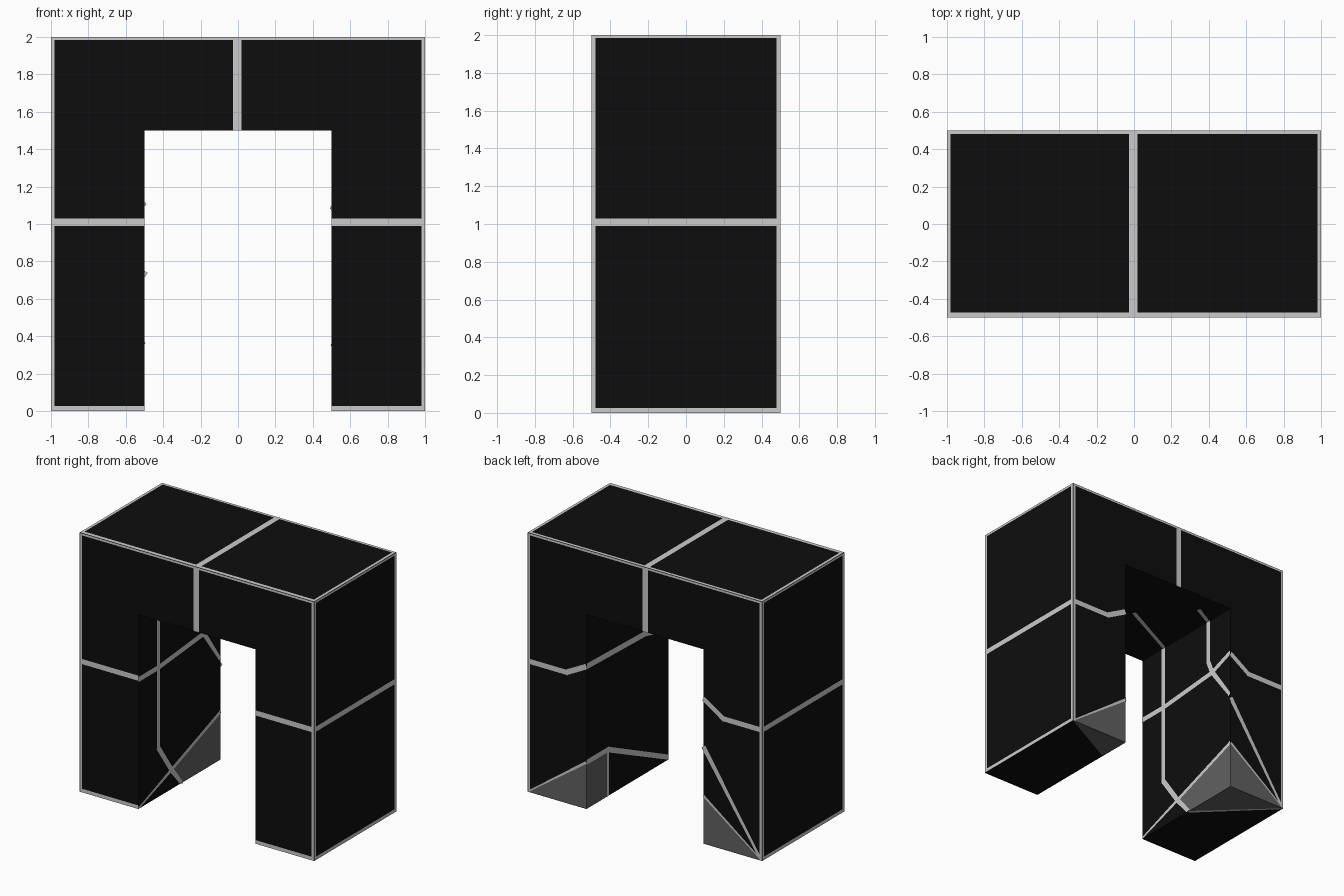
import bpy, bmesh
from mathutils import Vector

if "Cube" in bpy.data.objects:
    bpy.data.objects.remove(bpy.data.objects["Cube"])

def material(name, v):
    m = bpy.data.materials.new(name)
    m.diffuse_color = (v, v, v, 1)
    m.use_nodes = True
    m.node_tree.nodes["Principled BSDF"].inputs["Base Color"].default_value = m.diffuse_color
    return m

BLACK = material("black panel", 0.004)
LIGHT = material("light grey seam", 0.6)
GREY = material("dark grey patch", 0.12)

def make(name, bm, mat):
    me = bpy.data.meshes.new(name)
    bm.to_mesh(me)
    bm.free()
    me.materials.append(mat)
    ob = bpy.data.objects.new(name, me)
    bpy.context.collection.objects.link(ob)

# Each wall: fixed axis, position, outward sign, (u range), (v range)
WALLS = {
    "front": (1, -0.5, -1, (-1, 1), (0, 2)),
    "back": (1, 0.5, 1, (-1, 1), (0, 2)),
    "left": (0, -1, -1, (-0.5, 0.5), (0, 2)),
    "right": (0, 1, 1, (-0.5, 0.5), (0, 2)),
    "top": (2, 2, 1, (-1, 1), (-0.5, 0.5)),
    "inner_left": (0, -0.5, 1, (-0.5, 0.5), (0, 1.5)),
    "inner_right": (0, 0.5, -1, (-0.5, 0.5), (0, 1.5)),
    "soffit": (2, 1.5, -1, (-0.5, 0.5), (-0.5, 0.5)),
    "underside": (2, 0, -1, (-1, 1), (-0.5, 0.5)),
}

def plate(bm, wall, pts, lift):
    """Flat polygon in wall coordinates, clamped to the wall, facing outward."""
    axis, pos, sign, ur, vr = WALLS[wall]
    verts = []
    for u, v in pts:
        co = [min(max(u, ur[0]), ur[1]), min(max(v, vr[0]), vr[1])]
        co.insert(axis, pos + sign * lift)
        verts.append(bm.verts.new(co))
    f = bm.faces.new(verts)
    f.normal_update()
    if f.normal[axis] * sign < 0:
        f.normal_flip()

def seams(wall, paths):
    """Painted lines; each path is (width, point, point, ...)."""
    bm = bmesh.new()
    for w, *pts in paths:
        for i in range(len(pts) - 1):
            a, b = Vector(pts[i]), Vector(pts[i + 1])
            d = (b - a).normalized()
            n = Vector((-d.y, d.x)) * w / 2
            if i > 0:
                a -= d * w * 0.3
            if i < len(pts) - 2:
                b += d * w * 0.3
            plate(bm, wall, [a + n, b + n, b - n, a - n], 0.002)
    make(wall + "_seams", bm, LIGHT)

def patch(wall, pts):
    bm = bmesh.new()
    plate(bm, wall, pts, 0.001)
    make(wall + "_patch", bm, GREY)

# Arch body: extruded outline
bm = bmesh.new()
outline = [(-1, 0), (-.5, 0), (-.5, 1.5), (.5, 1.5), (.5, 0), (1, 0), (1, 2), (-1, 2)]
face = bm.faces.new([bm.verts.new((x, -0.5, z)) for x, z in outline])
ext = bmesh.ops.extrude_face_region(bm, geom=[face])
bmesh.ops.translate(bm, vec=(0, 1, 0),
                    verts=[g for g in ext["geom"] if isinstance(g, bmesh.types.BMVert)])
bmesh.ops.recalc_face_normals(bm, faces=bm.faces)
make("arch_body", bm, BLACK)

# Outer seams
edges = [(.02, (-.99, 0), (-.99, 2)), (.02, (.99, 0), (.99, 2)),
         (.016, (-1, 1.992), (1, 1.992)), (.046, (-.005, 1.5), (-.005, 2))]
seams("front", edges + [(.04, (s, 1.01), (s * .5, 1.01)) for s in (-1, 1)]
      + [(.028, (s, .014), (s * .5, .014)) for s in (-1, 1)])
seams("back", edges + [
    (.04, (1, 1.01), (.67, 1.01), (.5, 1.1)),
    (.04, (-1, 1.01), (-.67, 1.01), (-.5, 1.12)),
    (.04, (-1, 0), (-.5, .75)),
    (.02, (-1, 0), (-.5, .37)),
    (.02, (1, 0), (.5, .36))])
for side in ("left", "right"):
    seams(side, [(.022, (-.489, 0), (-.489, 2)), (.022, (.489, 0), (.489, 2)),
                 (.016, (-.5, 1.992), (.5, 1.992)), (.026, (-.5, .013), (.5, .013)),
                 (.04, (-.5, 1.01), (.5, 1.01))])
seams("top", [(.02, (-.99, -.5), (-.99, .5)), (.02, (.99, -.5), (.99, .5)),
              (.028, (-1, -.486), (1, -.486)), (.02, (-1, .49), (1, .49)),
              (.046, (-.005, -.5), (-.005, .5))])

# Irregular seams inside the opening
seams("inner_left", [
    (.04, (-.5, 1.0), (-.26, 1.0), (.29, 1.05), (.5, 1.13)),
    (.04, (-.26, 1.5), (-.26, .38), (-.1, .15), (.02, 0)),
    (.03, (-.5, 0), (-.1, .15), (.5, .37)),
    (.04, (.25, 1.5), (.25, 1.16), (.29, 1.06), (.5, .78))])
seams("inner_right", [
    (.045, (.5, 1.1), (-.23, 1.08), (-.5, 1.01)),
    (.04, (.5, .36), (.24, .36), (-.5, .02)),
    (.02, (.24, .36), (.24, 0))])
seams("soffit", [(.03, (0, 0), (-.5, -.25)), (.03, (-.33, .34), (-.5, .25))])
seams("underside", [(.025, (-.5, .02), (-1, .5))])

# Grey patches around the rear feet
patch("inner_left", [(-.1, .15), (.5, .37), (.5, 0), (.02, 0)])
patch("inner_right", [(.24, .36), (.5, .36), (.5, 0), (.24, 0)])
patch("back", [(-1, 0), (-.5, .37), (-.5, 0)])
patch("back", [(1, 0), (.5, .36), (.5, 0)])
patch("underside", [(-1, .5), (-.5, .5), (-.5, .02)])
patch("underside", [(1, .5), (.5, .5), (.5, .24)])
